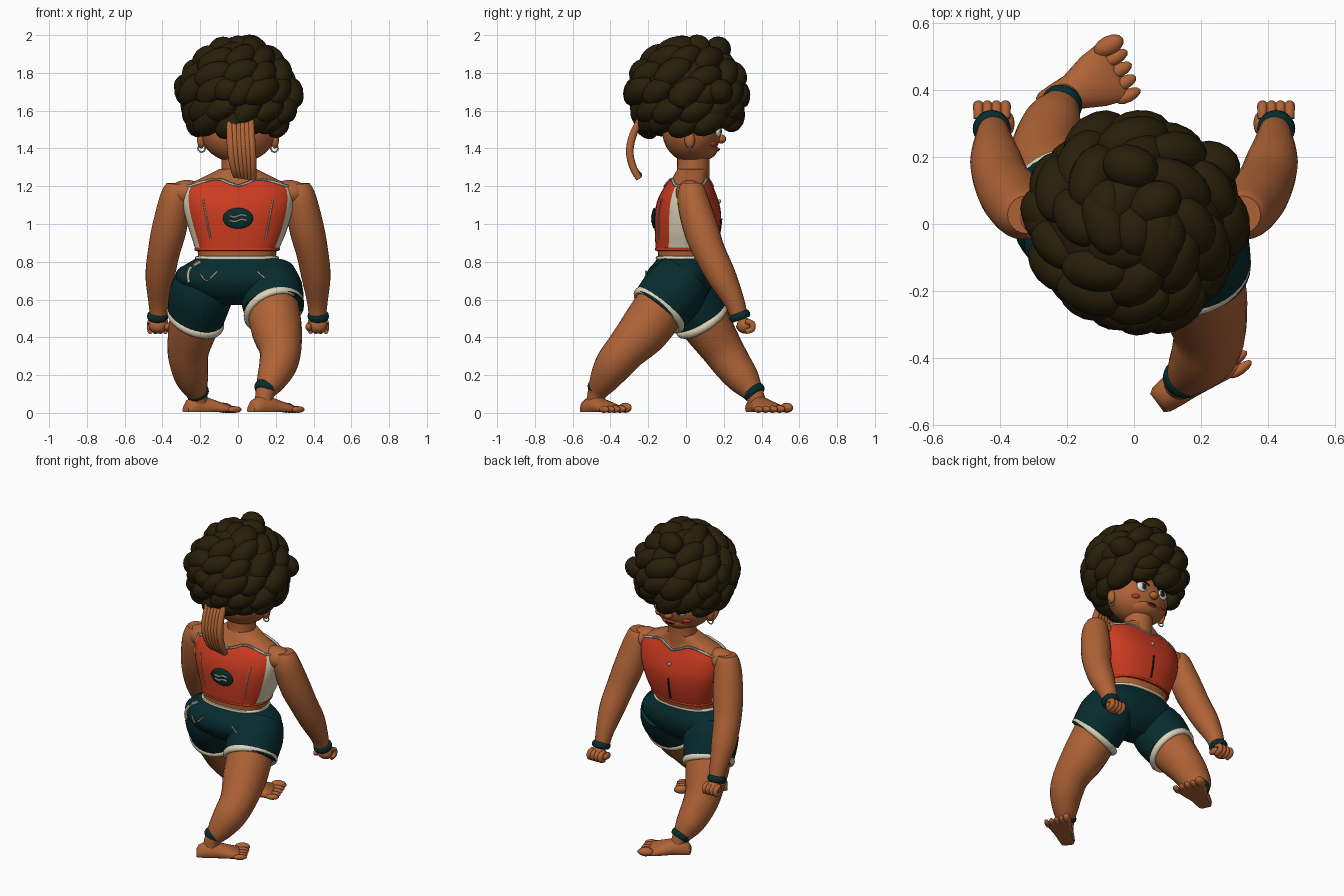
import bpy, bmesh, math, random
from mathutils import Vector, Matrix

if "Cube" in bpy.data.objects:
    bpy.data.objects.remove(bpy.data.objects["Cube"])

random.seed(4)


def material(name, rgb):
    m = bpy.data.materials.new(name)
    m.diffuse_color = (*rgb, 1)
    m.use_nodes = True
    m.node_tree.nodes["Principled BSDF"].inputs["Base Color"].default_value = m.diffuse_color
    return m


SKIN = material("brown skin", (0.43, 0.125, 0.037))
HAIR = material("dark hair", (0.021, 0.0135, 0.003))
RED = material("red cloth", (0.60, 0.043, 0.014))
TEAL = material("dark teal cloth", (0.002, 0.025, 0.028))
CREAM = material("cream cloth", (0.72, 0.65, 0.48))
SILVER = material("silver", (0.42, 0.47, 0.38))
BLACK = material("near black", (0.010, 0.009, 0.008))
WHITE = material("eye white", (0.85, 0.85, 0.80))
BLUSH = material("blush red", (0.50, 0.035, 0.02))


def loft(name, rings, mats, closed=False, caps=True, rule=None):
    """Skin a list of equal-length point rings."""
    bm = bmesh.new()
    vs = [[bm.verts.new(p) for p in r] for r in rings]
    n = len(rings[0])
    pairs = list(zip(vs, vs[1:])) + ([(vs[-1], vs[0])] if closed else [])
    for a, b in pairs:
        for i in range(n):
            f = bm.faces.new((a[i], a[(i + 1) % n], b[(i + 1) % n], b[i]))
            f.material_index = rule(i) if rule else 0
    if caps and not closed:
        bm.faces.new(vs[0][::-1])
        bm.faces.new(vs[-1])
    bmesh.ops.recalc_face_normals(bm, faces=bm.faces)
    me = bpy.data.meshes.new(name)
    bm.to_mesh(me)
    bm.free()
    for m in mats:
        me.materials.append(m)
    ob = bpy.data.objects.new(name, me)
    bpy.context.collection.objects.link(ob)
    bpy.ops.object.select_all(action='DESELECT')
    ob.select_set(True)
    bpy.context.view_layer.objects.active = ob
    bpy.ops.object.shade_smooth_by_angle(angle=math.radians(45))
    return ob


def spline(pts, steps):
    """Catmull-Rom through rows of numbers of any width."""
    out, n = [], len(pts)
    for i in range(n - 1):
        p0, p1, p2, p3 = (pts[max(0, min(n - 1, i + k))] for k in (-1, 0, 1, 2))
        for s in range(steps):
            t = s / steps
            out.append([0.5 * (2 * b + (c - a) * t + (2 * a - 5 * b + 4 * c - d) * t * t
                        + (3 * b - a - 3 * c + d) * t ** 3) for a, b, c, d in zip(p0, p1, p2, p3)])
    return out + [list(pts[-1])]


def tube(name, pts, mat, seg=24, steps=4, closed=False):
    """Round tube through (x, y, z, radius) rows."""
    rows = pts if closed else spline(pts, steps)
    n, rings = len(rows), []
    for i, (x, y, z, r) in enumerate(rows):
        a, b = (rows[i - 1], rows[(i + 1) % n]) if closed else (rows[max(0, i - 1)], rows[min(n - 1, i + 1)])
        t = (Vector(b[:3]) - Vector(a[:3])).normalized()
        ref = Vector((0, 0, 1)) if closed or abs(t.x) > 0.8 else Vector((1, 0, 0))
        u = (ref - t * t.dot(ref)).normalized()
        v = t.cross(u)
        rings.append([Vector((x, y, z)) + r * (u * math.cos(k) + v * math.sin(k))
                      for k in (2 * math.pi * j / seg for j in range(seg))])
    return loft(name, rings, [mat], closed)


def ball(name, loc, size, mat, rot=None, seg=16):
    bm = bmesh.new()
    bmesh.ops.create_uvsphere(bm, u_segments=seg, v_segments=seg * 5 // 8, radius=1)
    mtx = Matrix.Translation(loc) @ (rot or Matrix()) @ Matrix.Diagonal((*size, 1))
    bmesh.ops.transform(bm, matrix=mtx, verts=bm.verts)
    for f in bm.faces:
        f.smooth = True
    me = bpy.data.meshes.new(name)
    bm.to_mesh(me)
    bm.free()
    me.materials.append(mat)
    ob = bpy.data.objects.new(name, me)
    bpy.context.collection.objects.link(ob)
    return ob


def band(name, loc, axis, R, r, mat, tall=1.0):
    """Ring around an axis, stretched along it by tall."""
    q = Vector((0, 0, 1)).rotation_difference(Vector(axis).normalized())
    bpy.ops.mesh.primitive_torus_add(location=loc, rotation=q.to_euler(), major_radius=R,
                                     minor_radius=r, major_segments=32, minor_segments=10)
    ob = bpy.context.object
    ob.name = name
    ob.scale.z = tall
    ob.data.materials.append(mat)
    bpy.ops.object.shade_smooth_by_angle(angle=math.radians(60))


# Body profiles: height, centre x, centre y, half width, half depth
TORSO = [(.78, -.005, -.015, .2, .13), (.86, -.005, -.005, .21, .145), (.95, 0, .005, .243, .16),
         (1.05, 0, .01, .273, .166), (1.13, 0, .01, .285, .15), (1.2, 0, .015, .272, .118),
         (1.24, 0, .02, .2, .095), (1.29, 0, .035, .1, .08)]
PELVIS = [(.57, -.01, -.02, .13, .07), (.62, -.01, -.03, .23, .14), (.69, -.01, -.035, .31, .18),
          (.75, -.01, -.03, .315, .175), (.79, -.005, -.02, .265, .152), (.82, -.005, -.015, .213, .136)]
N = 48


def at(profile, z):
    for a, b in zip(profile, profile[1:]):
        if z <= b[0]:
            t = max(0, (z - a[0]) / (b[0] - a[0]))
            return [p + (q - p) * t for p, q in zip(a, b)]
    return list(profile[-1])


def rim(row, ang, grow=0.0, e=2.4):
    z, cx, cy, rx, ry = row
    c, s = math.cos(ang), math.sin(ang)
    return Vector((cx + (rx + grow) * math.copysign(abs(c) ** (2 / e), c),
                   cy + (ry + grow) * math.copysign(abs(s) ** (2 / e), s), z))


def back(profile, x, z, side=-1, lift=0.012):
    """Point on the body surface at a given x and height."""
    _, cx, cy, rx, ry = at(profile, z)
    return (x, cy + side * ((ry + lift) * (1 - min(1, abs((x - cx) / (rx + lift))) ** 2.4) ** (1 / 2.4)), z)


ANG = [2 * math.pi * i / N for i in range(N)]
T_S, P_S = spline(TORSO, 4), spline(PELVIS, 4)
loft("torso", [[rim(r, a) for a in ANG] for r in T_S], [SKIN])
loft("shorts_hips", [[rim(r, a) for a in ANG] for r in P_S], [TEAL])


# Sleeveless top with cream side panels
def neckline(a):
    return 1.2 + 0.037 * math.sin(math.pi * min(1, abs(math.cos(a)) / .9))


def panel(i):
    a = math.degrees(math.asin(math.sin(ANG[i] + math.pi / N)))
    return 1 if -30.5 < a < 17 else 0


loft("top", [[rim(at(T_S, .86 + (neckline(a) - .86) * k / 12), a, .01) for a in ANG] for k in range(13)],
     [RED, CREAM], caps=False, rule=panel)
tube("neckline_trim", [(*rim(at(T_S, neckline(a)), a, .008), .008) for a in ANG], SILVER, 8, closed=True)
tube("top_hem", [(*rim(at(T_S, .867), a, .006), .009) for a in ANG], RED, 8, closed=True)
tube("waistband", [(*rim(P_S[-1], a), .010) for a in ANG], CREAM, 8, closed=True)


def stitch(name, profile, pts, mat, r=.004, side=-1):
    tube(name, [(*back(profile, x, z, side), r) for x, z in pts], mat, 6, 3)


# Back patch, seams, pockets and front fastening
ball("back_patch", (0, -.168, 1.03), (.08, .014, .055), TEAL, seg=24)
for dz in (-.012, .012):
    tube("patch_wave", [(x, -.181, 1.03 + dz + .006 * math.sin(x * 70), .005)
                        for x in (-.045, -.02, 0, .02, .045)], CREAM, 6)
for s in (-1, 1):
    stitch("back_seam", T_S, [(s * .185, 1.13), (s * .167, 1.03), (s * .145, .92)], SILVER)
stitch("pocket_left", P_S, [(-.2, .735), (-.165, .70), (-.11, .75)], CREAM, .005)
stitch("pocket_right", P_S, [(.1, .75), (.14, .715)], CREAM, .005)
stitch("side_pocket", P_S, [(-.2, .80), (-.25, .77), (-.265, .73), (-.26, .69)], CREAM, .009)
stitch("front_zip", T_S, [(0, .89), (0, .96), (0, 1.03)], BLACK, .006, 1)
ball("front_bead", back(T_S, 0, 1.12, 1), (.011, .011, .011), SILVER)

# Shorts legs, trims and bare legs: x<0 steps forward, x>0 trails
tube("shorts_leg_front", [(-.17, -.02, .715, .15), (-.195, .015, .63, .168), (-.225, .085, .505, .152)], TEAL, 32)
band("shorts_trim_front", (-.225, .085, .5), (-.33, .52, -.78), .143, .017, CREAM, 1.3)
tube("shorts_leg_rear", [(.16, .0, .73, .145), (.175, -.06, .65, .168), (.19, -.14, .55, .16)], TEAL, 32)
band("shorts_trim_rear", (.19, -.142, .545), (.3, -.62, -.70), .15, .017, CREAM, 1.3)
tube("leg_front", [(-.2, .05, .57, .13), (-.23, .1, .48, .134), (-.262, .19, .34, .112), (-.258, .25, .25, .1),
                   (-.24, .31, .17, .084), (-.212, .365, .09, .05), (-.205, .38, .03, .047)], SKIN)
tube("leg_rear", [(.18, -.12, .58, .14), (.205, -.22, .44, .134), (.225, -.32, .33, .11), (.21, -.385, .25, .1),
                  (.175, -.435, .17, .078), (.142, -.472, .10, .05), (.135, -.48, .03, .048)], SKIN)
band("anklet_front", (-.215, .36, .11), (.3, .65, -.9), .047, .015, TEAL, 1.5)
band("anklet_rear", (.147, -.462, .13), (-.35, -.5, -.9), .047, .015, TEAL, 1.7)


def foot(name, heel, front, hw):
    h, f = Vector((*heel, 0)), Vector((*front, 0))
    d = (f - h).normalized()
    side = Vector((-d.y, d.x, 0))
    L = (f - h).length
    rings = []
    for t, w, ht in [(-.15, .034, .045), (-.08, .044, .07), (.1, .05, .09), (.35, .055, .09),
                     (.7, hw * .87, .065), (1, hw, .045), (1.1, hw * .95, .02)]:
        rings.append([h + d * L * t + side * w * math.cos(k) +
                      Vector((0, 0, max(.004, ht * (.35 + .65 * math.sin(k))))) for k in ANG[::2]])
    loft(name, rings, [SKIN])
    rot = Matrix.Rotation(math.atan2(d.y, d.x), 4, 'Z')
    for i in range(5):  # toes, largest first
        r = .027 if i == 0 else .021 - .0008 * i
        o = hw * (.78 - i * .42)
        ball(name + "_toe", h + d * (L + .026 - .004 * i) + side * o + Vector((0, 0, r)),
             (.05 - .002 * i, r * hw / .085, r), SKIN, rot, 12)


foot("foot_front", (-.25, .36), (-.065, .455), .095)
foot("foot_rear", (.095, -.515), (.27, -.385), .076)

# Arms, fists, cuffs, ears and face pairs
for s in (-1, 1):
    ball("shoulder", (s * .27, .02, 1.165), (.1, .075, .068), SKIN, seg=24)
    tube("arm", [(s * .322, .028, 1.213, .056), (s * .325, .03, 1.18, .072), (s * .337, .04, 1.11, .085),
                 (s * .365, .08, .97, .092), (s * .393, .125, .85, .085), (s * .413, .19, .72, .077),
                 (s * .42, .255, .59, .055), (s * .42, .285, .5, .044)], SKIN)
    band("wristband", (s * .425, .285, .512), (0, .35, -.94), .044, .013, TEAL, 1.6)
    ball("fist", (s * .423, .31, .462), (.05, .042, .042), SKIN)
    for i in range(4):
        x = s * (.384 + .027 * i)
        tube("finger", [(x, .315, .485, .014), (x, .350, .474, .016), (x, .350, .442, .016),
                        (x, .315, .43, .013)], SKIN, 10, 3)
    ball("thumb", (s * .375, .30, .455), (.018, .035, .022), SKIN)
    ball("ear", (s * .195, .02, 1.445), (.022, .028, .045), SKIN)
    band("earring", (s * .193, .02, 1.4), (0, 1, 0), .019, .004, SILVER)
    ball("eye", (s * .075, .167, 1.49), (.041, .018, .032), WHITE)
    ball("iris", (s * .072, .181, 1.49), (.018, .008, .021), TEAL)
    ball("pupil", (s * .072, .187, 1.49), (.008, .004, .010), BLACK)
    tube("eyelash", [(s * .033, .183, 1.508, .004), (s * .075, .182, 1.523, .005),
                     (s * .119, .161, 1.51, .004)], BLACK, 8)
    ball("cheek", (s * .108, .145, 1.425), (.026, .012, .014), BLUSH,
         Matrix.Rotation(-s * .6, 4, 'Z'))

# Head and neck
ball("head", (0, .03, 1.49), (.2, .155, .165), SKIN, seg=32)
ball("chin", (0, .075, 1.395), (.115, .092, .06), SKIN, seg=24)
tube("neck", [(0, .03, 1.22, .1), (0, .038, 1.28, .087), (0, .04, 1.4, .087)], SKIN)
ball("nose", (0, .187, 1.45), (.028, .026, .024), SKIN)
ball("mouth", (0, .163, 1.395), (.034, .014, .012), BLUSH)
ball("mouth_gap", (0, .174, 1.395), (.028, .006, .006), BLACK)

# Curly hair: core plus rings of large slanted locks
ball("hair_core", (0, .005, 1.73), (.275, .27, .205), HAIR, seg=32)
for k, (z, R, n) in enumerate([(1.54, .215, 11), (1.615, .245, 12), (1.70, .262, 12),
                               (1.79, .238, 10), (1.865, .175, 8), (1.91, .085, 5)]):
    for i in range(n):
        a = 2 * math.pi * (i + .5 * (k % 2)) / n + random.uniform(-.1, .1)
        g = random.uniform(.9, 1.1)
        front = max(0, math.sin(a)) if k == 0 else 0
        rot = (Matrix.Rotation(a, 4, 'Z') @ Matrix.Rotation(-.28 * k + .3, 4, 'Y')
               @ Matrix.Rotation(.6 + random.uniform(-.25, .25), 4, 'X'))
        R2 = R + random.uniform(-.01, .015) + .02 * front
        ball("hair_lock", (R2 * math.cos(a), .005 + R2 * math.sin(a), z + .048 * front + random.uniform(-.015, .015)),
             (.066 * g, .108 * g, .066 * g), HAIR, rot)
# Locks that stand out from the round shape
for loc in [(-.01, .17, 1.925), (.06, .06, 1.935), (0, -.02, 1.93), (-.08, .05, 1.915), (.09, -.03, 1.92),
            (.235, .18, 1.70), (-.265, .03, 1.73), (-.06, -.25, 1.71), (.265, -.03, 1.67)]:
    ball("outer_lock", loc, (.085, .067, .068), HAIR, Matrix.Rotation(random.uniform(0, 3), 4, 'Z'))

# Hanging tail at the back, in flattened strands
for i in range(6):
    o = (i - 2.5) * .022
    tube("tail_strand", [(.012 + o, -.235, 1.57, .018), (.014 + o, -.281, 1.47, .021),
                         (.02 + o, -.298, 1.38, .021), (.028 + o * .9, -.278, 1.295, .02),
                         (.035 + o * .8, -.247, 1.255 - .003 * i, .018)], SKIN, 10)
